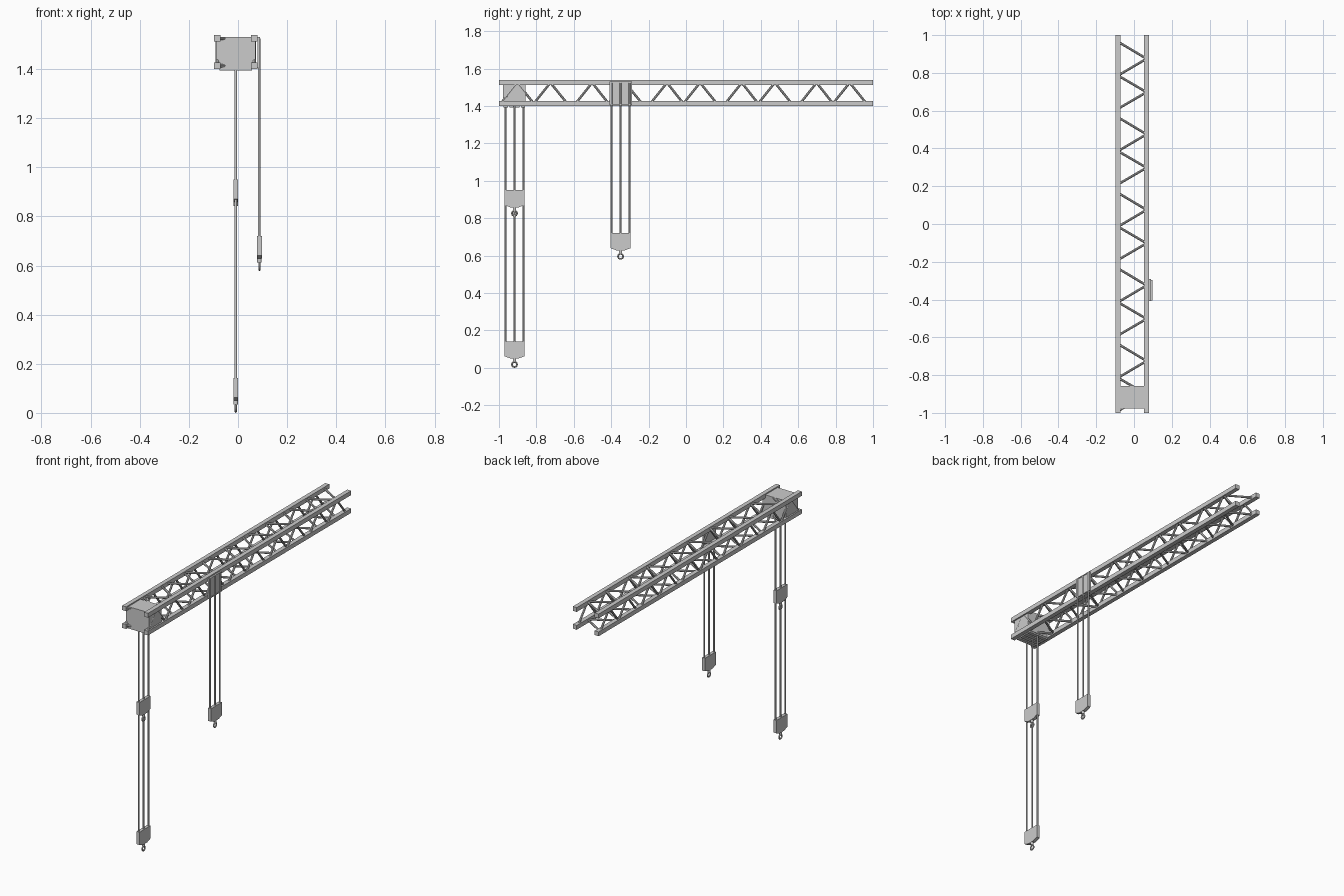
import bpy, bmesh
from math import pi
from mathutils import Vector, Matrix

if "Cube" in bpy.data.objects:
    bpy.data.objects.remove(bpy.data.objects["Cube"])


def finish(bm, name):
    bmesh.ops.recalc_face_normals(bm, faces=bm.faces)
    me = bpy.data.meshes.new(name)
    bm.to_mesh(me)
    bm.free()
    ob = bpy.data.objects.new(name, me)
    bpy.context.collection.objects.link(ob)
    return ob


def add_box(bm, lo, hi):
    lo, hi = Vector(lo), Vector(hi)
    m = Matrix.Translation((lo + hi) / 2) @ Matrix.Diagonal((*(hi - lo), 1))
    bmesh.ops.create_cube(bm, size=1, matrix=m)


def add_rod(bm, a, b, r, sides=8):
    a, b = Vector(a), Vector(b)
    d = b - a
    m = Matrix.Translation((a + b) / 2) @ d.to_track_quat('Z', 'Y').to_matrix().to_4x4()
    bmesh.ops.create_cone(bm, cap_ends=True, segments=sides, radius1=r, radius2=r,
                          depth=d.length, matrix=m)


X0, X1, Z0, Z1, T = -0.098, 0.08, 1.40, 1.538, 0.027

# four square chords
bm = bmesh.new()
for x in (X0, X1 - T):
    for z in (Z0, Z1 - T):
        add_box(bm, (x, -1, z), (x + T, 1, z + T))
finish(bm, "truss_chords")

# diagonal bracing on all four faces, five bays with two peaks each
xl, xr = X0 + T / 2, X1 - T / 2
zl, zh = Z0 + T / 2, Z1 - T / 2
bm = bmesh.new()
for bay in range(5):
    ys = [-1 + 0.4 * bay + o for o in (0.01, 0.098, 0.186, 0.275, 0.365)]
    for i in range(4):
        up, nxt = i % 2, (i + 1) % 2
        for x in (xl, xr):
            add_rod(bm, (x, ys[i], (zl, zh)[up]), (x, ys[i + 1], (zl, zh)[nxt]), 0.0065)
        for z in (zl, zh):
            add_rod(bm, ((xl, xr)[up], ys[i], z), ((xl, xr)[nxt], ys[i + 1], z), 0.0065)
finish(bm, "truss_bracing")

# winch housing inside the truss end, with slats underneath
bm = bmesh.new()
add_box(bm, (-0.089, -0.978, 1.402), (0.071, -0.857, 1.531))
finish(bm, "winch_housing")
bm = bmesh.new()
for i in range(4):
    y = -0.975 + i * 0.031
    add_box(bm, (-0.075, y, 1.393), (0.056, y + 0.022, 1.404))
finish(bm, "housing_slats")

# side mounting plate with raised border
bm = bmesh.new()
py0, py1, pz0, pz1 = -0.408, -0.290, 1.405, 1.530
add_box(bm, (0.079, py0, pz0), (0.087, py1, pz1))
for y in (py0, py1 - 0.006):
    add_box(bm, (0.079, y, pz0), (0.090, y + 0.006, pz1))
for z in (pz0, pz1 - 0.006):
    add_box(bm, (0.079, py0, z), (0.090, py1, z + 0.006))
finish(bm, "side_plate")


# hook block: plate tapering at the bottom, swivel neck and ring
def hook_block(name, x, y, z):
    bm = bmesh.new()
    prof = [(-0.054, 0.142), (0.054, 0.142), (0.054, 0.062), (0.022, 0.050),
            (-0.022, 0.050), (-0.054, 0.062)]
    f = bm.faces.new([bm.verts.new((x - 0.01, y + a, z + b)) for a, b in prof])
    ext = bmesh.ops.extrude_face_region(bm, geom=[f])
    vs = [v for v in ext['geom'] if isinstance(v, bmesh.types.BMVert)]
    bmesh.ops.translate(bm, verts=vs, vec=(0.02, 0, 0))
    finish(bm, name + "_block")
    bm = bmesh.new()
    add_rod(bm, (x, y, z + 0.034), (x, y, z + 0.055), 0.009, 12)
    finish(bm, name + "_neck")
    bpy.ops.mesh.primitive_torus_add(location=(x, y, z + 0.018), rotation=(0, pi / 2, 0),
                                     major_radius=0.0135, minor_radius=0.0045,
                                     major_segments=20, minor_segments=8)
    bpy.context.object.name = name + "_ring"
    bpy.ops.object.shade_smooth_by_angle()


def cables(name, x, y, z0, z1):
    bm = bmesh.new()
    for dy in (-0.048, 0, 0.048):
        add_rod(bm, (x, y + dy, z0), (x, y + dy, z1), 0.005, 10)
    finish(bm, name)
    ob = bpy.data.objects[name]
    for p in ob.data.polygons:
        p.use_smooth = len(p.vertices) == 4


hook_block("upper_hook", -0.009, -0.917, 0.808)
hook_block("lower_hook", -0.009, -0.917, 0.0)
cables("end_cables", -0.009, -0.917, 0.1, 1.41)
hook_block("side_hook", 0.087, -0.350, 0.578)
cables("side_cables", 0.086, -0.350, 0.68, 1.525)
